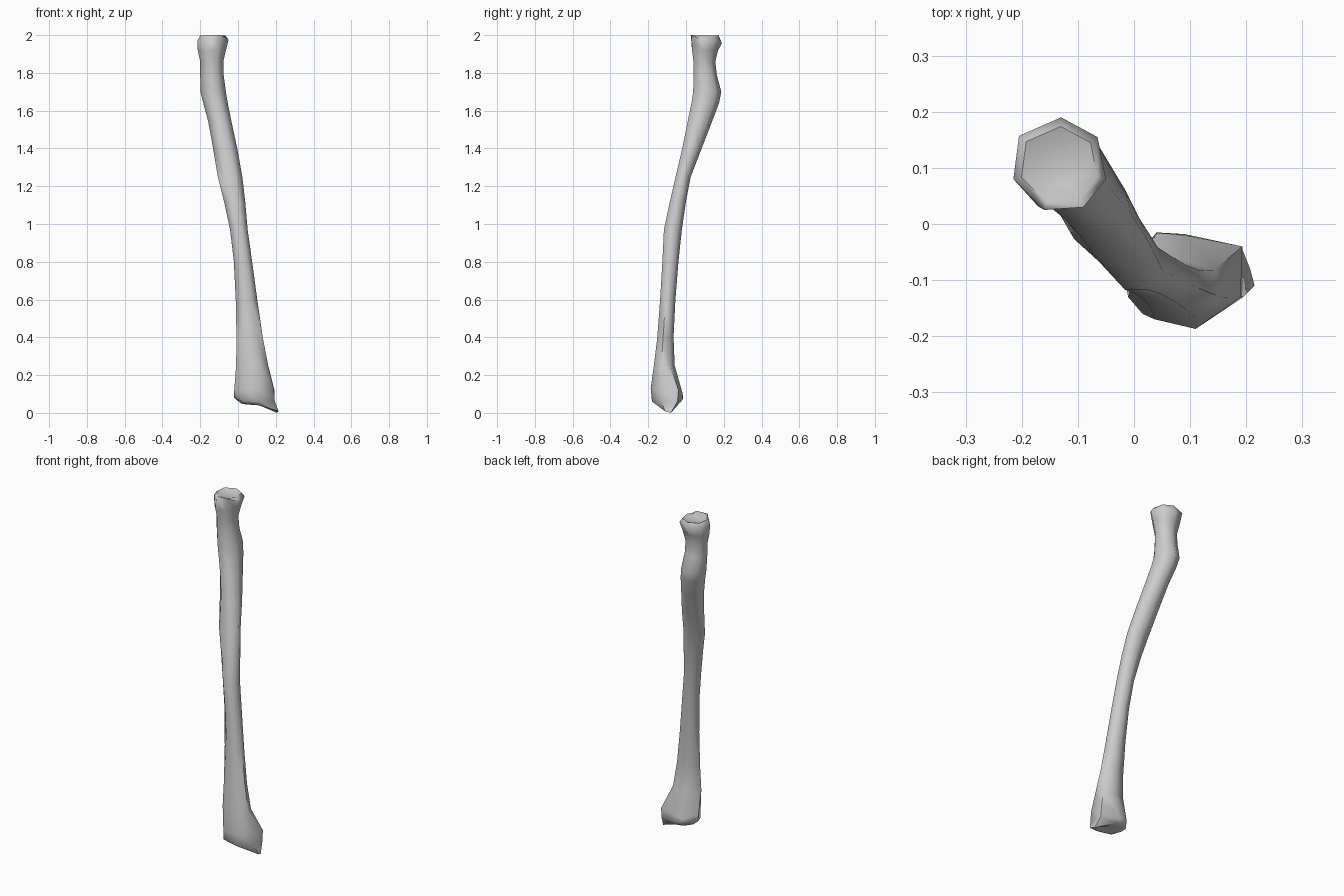
import bpy, bmesh, math

N = 7  # sides around the bone


def heptagon(z, x0, x1, y0, y1):
    """Seven-sided ring stretched to fill the given x and y extents."""
    pts = [(math.cos(a), math.sin(a)) for a in
           (math.pi / 2 + 2 * math.pi * k / N for k in range(N))]
    xs, ys = [p[0] for p in pts], [p[1] for p in pts]

    def fit(v, vals, lo, hi):
        return lo + (hi - lo) * (v - min(vals)) / (max(vals) - min(vals))
    return [(fit(x, xs, x0, x1), fit(y, ys, y0, y1), z) for x, y in pts]


def shrink(ring, centre, s, z):
    return [(centre[0] + (x - centre[0]) * s, centre[1] + (y - centre[1]) * s, z)
            for x, y, _ in ring]


# Head rim at the top, slightly tilted
head = [(-0.13, 0.19, 1.955), (-0.205, 0.157, 1.985), (-0.215, 0.08, 1.97),
        (-0.16, 0.025, 2.0), (-0.09, 0.03, 2.0), (-0.05, 0.08, 1.975),
        (-0.065, 0.155, 1.975)]
head_top = shrink(head, (-0.134, 0.1), 0.82, 1.997)
dish = shrink(head, (-0.134, 0.1), 0.45, 1.985)

# Shaft sections: z, x min, x max, y min, y max
sections = [
    (1.92, -0.213, -0.064, 0.032, 0.170),
    (1.86, -0.200, -0.078, 0.040, 0.155),
    (1.79, -0.200, -0.076, 0.040, 0.163),
    (1.70, -0.199, -0.064, 0.038, 0.187),
    (1.64, -0.184, -0.054, 0.029, 0.175),
    (1.54, -0.157, -0.034, 0.008, 0.137),
    (1.40, -0.132, -0.004, -0.020, 0.083),
    (1.25, -0.107, 0.023, -0.055, 0.025),
    (1.12, -0.074, 0.038, -0.085, 0.000),
    (0.97, -0.042, 0.051, -0.117, -0.022),
    (0.80, -0.022, 0.075, -0.125, -0.040),
    (0.60, -0.012, 0.102, -0.137, -0.056),
    (0.40, -0.008, 0.131, -0.152, -0.066),
    (0.25, -0.010, 0.160, -0.170, -0.060),
]

# Flared wrist end, lower lip and concave joint face
flare = [(0.09, -0.02, 0.11), (0.04, -0.018, 0.10), (-0.02, -0.09, 0.12),
         (0.015, -0.16, 0.12), (0.11, -0.187, 0.13), (0.19, -0.13, 0.125),
         (0.193, -0.04, 0.12)]
lip = [(0.09, -0.018, 0.07), (0.04, -0.015, 0.08), (-0.02, -0.09, 0.08),
       (0.015, -0.16, 0.065), (0.11, -0.18, 0.06), (0.195, -0.13, 0.06),
       (0.193, -0.045, 0.06)]
base = [(0.09, -0.035, 0.05), (0.045, -0.04, 0.053), (0.015, -0.09, 0.05),
        (0.04, -0.14, 0.045), (0.11, -0.15, 0.04), (0.215, -0.11, 0.008),
        (0.207, -0.08, 0.0)]
joint = [(0.09, -0.07, 0.05), (0.06, -0.07, 0.053), (0.045, -0.09, 0.053),
         (0.06, -0.12, 0.05), (0.11, -0.13, 0.045), (0.17, -0.115, 0.03),
         (0.17, -0.08, 0.03)]

rings = [dish, head_top, head] + [heptagon(*s) for s in sections]
rings += [flare, lip, base, joint]

# Skin all sections into one closed bone
bm = bmesh.new()
loops = [[bm.verts.new(p) for p in r] for r in rings]
for a, b in zip(loops, loops[1:]):
    for i in range(N):
        j = (i + 1) % N
        bm.faces.new((a[i], b[i], b[j], a[j]))
bm.faces.new(loops[0])
bm.faces.new(loops[-1][::-1])
bmesh.ops.recalc_face_normals(bm, faces=bm.faces)

mesh = bpy.data.meshes.new("forearm_bone")
bm.to_mesh(mesh)
bm.free()
bone = bpy.data.objects.new("forearm_bone", mesh)
bpy.context.collection.objects.link(bone)
bpy.context.view_layer.objects.active = bone
bone.select_set(True)
bpy.ops.object.shade_smooth_by_angle(angle=math.radians(65))
